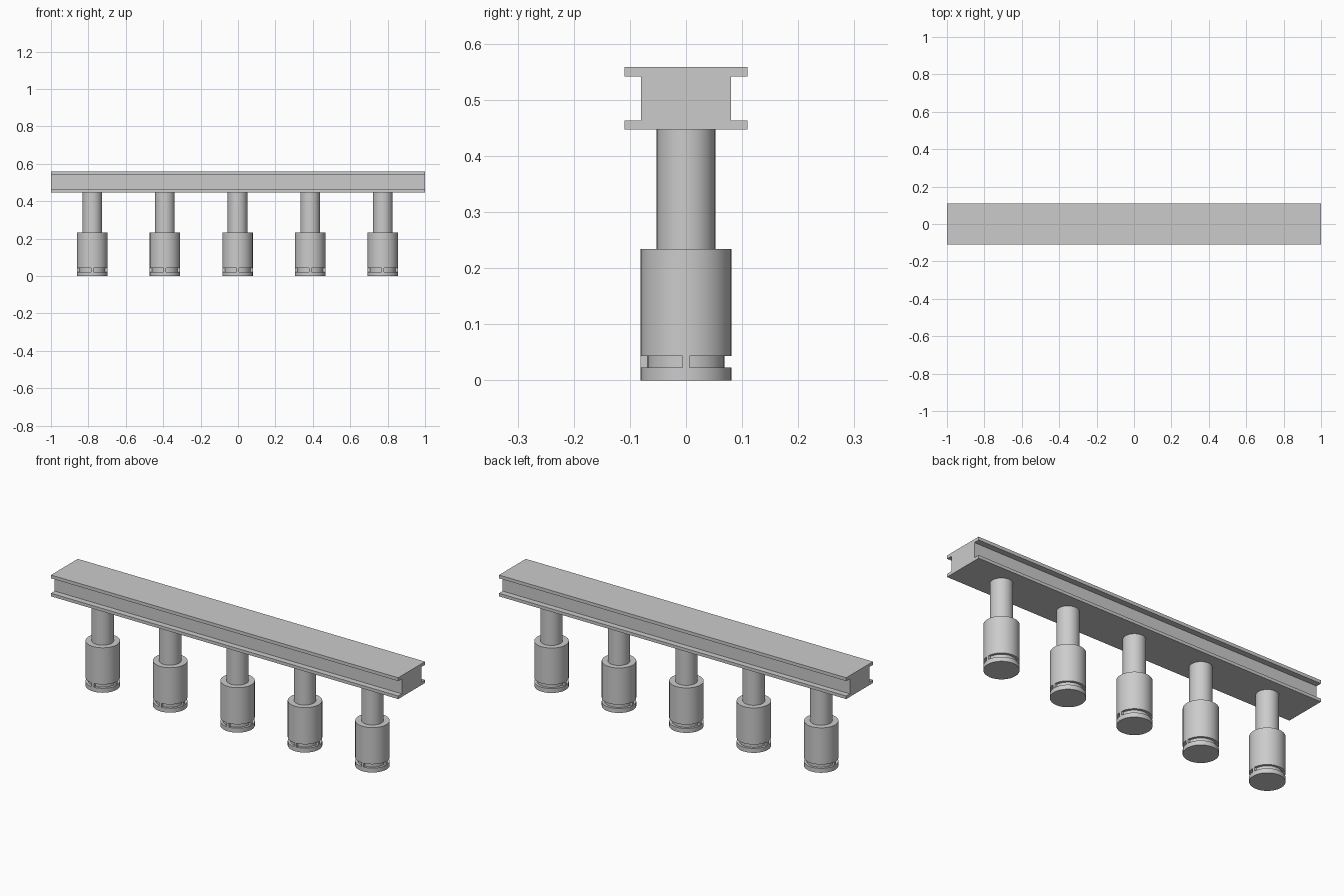
import bpy, bmesh, math
from mathutils import Matrix

if "Cube" in bpy.data.objects:
    bpy.data.objects.remove(bpy.data.objects["Cube"])


def make_object(name, bm, smooth=False):
    bmesh.ops.remove_doubles(bm, verts=bm.verts, dist=1e-5)
    bmesh.ops.recalc_face_normals(bm, faces=bm.faces)
    mesh = bpy.data.meshes.new(name)
    bm.to_mesh(mesh)
    bm.free()
    obj = bpy.data.objects.new(name, mesh)
    bpy.context.collection.objects.link(obj)
    if smooth:
        bpy.ops.object.select_all(action='DESELECT')
        obj.select_set(True)
        bpy.context.view_layer.objects.active = obj
        bpy.ops.object.shade_smooth_by_angle(angle=math.radians(30))
    return obj


def lathe(profile, sides=32):
    bm = bmesh.new()
    verts = [bm.verts.new((r, 0, z)) for r, z in profile]
    edges = [bm.edges.new(pair) for pair in zip(verts, verts[1:])]
    bmesh.ops.spin(bm, geom=verts + edges, cent=(0, 0, 0), axis=(0, 0, 1),
                   angle=math.tau, steps=sides)
    return bm


# I-section rail, extruded along x
half = [(0.11, 0.447), (0.11, 0.463), (0.08, 0.463),
        (0.08, 0.541), (0.11, 0.541), (0.11, 0.558)]
outline = half + [(-y, z) for y, z in reversed(half)]
bm = bmesh.new()
face = bm.faces.new([bm.verts.new((-1, y, z)) for y, z in outline])
ext = bmesh.ops.extrude_face_region(bm, geom=[face], use_keep_orig=True)
bmesh.ops.translate(bm, vec=(2, 0, 0),
                    verts=[v for v in ext['geom'] if isinstance(v, bmesh.types.BMVert)])
make_object("rail", bm)

# Stepped posts with a grooved foot
R, NECK, GROOVE = 0.0815, 0.0525, 0.069
Z0, Z1 = 0.023, 0.043
post_profile = [(0, 0), (R, 0), (R, Z0), (GROOVE, Z0), (GROOVE, Z1), (R, Z1),
                (R, 0.234), (NECK, 0.234), (NECK, 0.447), (0, 0.447)]
for i in range(5):
    x = -0.779 + 0.3883 * i
    post = make_object(f"post_{i + 1}", lathe(post_profile), smooth=True)
    post.location.x = x

    # Small bridges across the groove, left, right and front
    bm = bmesh.new()
    r_in = 0.064
    for angle in (0, 180, 270):
        m = (Matrix.Rotation(math.radians(angle), 4, 'Z')
             @ Matrix.Translation(((r_in + R) / 2, 0, (Z0 + Z1) / 2))
             @ Matrix.Diagonal((R - r_in, 0.013, Z1 - Z0, 1)))
        bmesh.ops.create_cube(bm, size=1, matrix=m)
    bridges = make_object(f"groove_bridges_{i + 1}", bm)
    bridges.location.x = x
